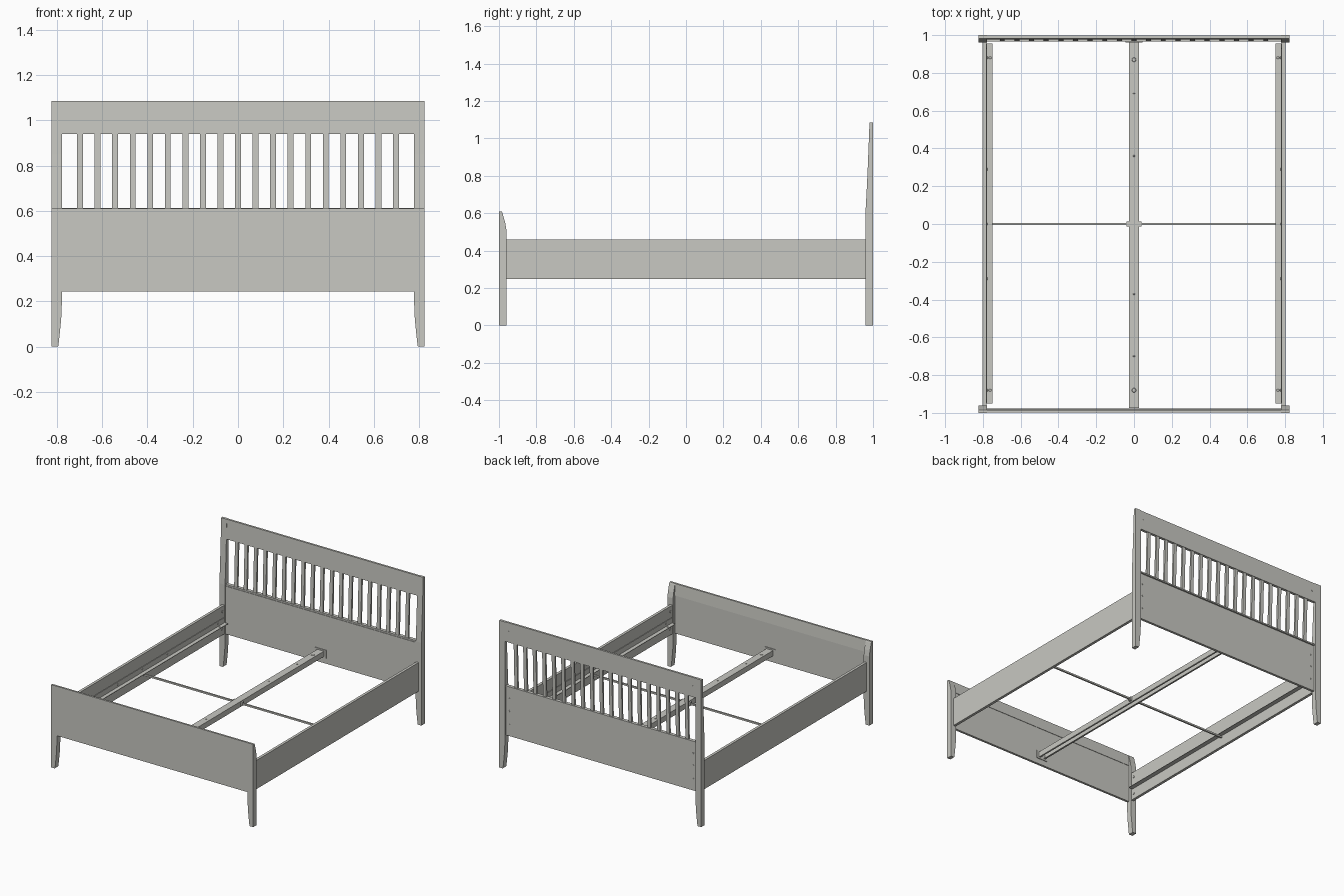
import bpy, bmesh, math

if "Cube" in bpy.data.objects:
    bpy.data.objects.remove(bpy.data.objects["Cube"])

mat = bpy.data.materials.new("warm grey")
mat.diffuse_color = (0.58, 0.58, 0.54, 1)
mat.use_nodes = True
mat.node_tree.nodes["Principled BSDF"].inputs["Base Color"].default_value = mat.diffuse_color


def finish(name, bm):
    bmesh.ops.recalc_face_normals(bm, faces=bm.faces)
    me = bpy.data.meshes.new(name)
    bm.to_mesh(me)
    bm.free()
    me.materials.append(mat)
    ob = bpy.data.objects.new(name, me)
    bpy.context.collection.objects.link(ob)
    return ob


def loft(name, rings):
    """Stack of rectangles (z, x0, x1, y0, y1) joined into one solid."""
    bm = bmesh.new()
    loops = [[bm.verts.new(p) for p in ((x0, y0, z), (x1, y0, z), (x1, y1, z), (x0, y1, z))]
             for z, x0, x1, y0, y1 in rings]
    for a, b in zip(loops, loops[1:]):
        for i in range(4):
            j = (i + 1) % 4
            bm.faces.new((a[i], a[j], b[j], b[i]))
    bm.faces.new(loops[0][::-1])
    bm.faces.new(loops[-1])
    return finish(name, bm)


def box(name, x0, x1, y0, y1, z0, z1):
    return loft(name, [(z0, x0, x1, y0, y1), (z1, x0, x1, y0, y1)])


def extrude_y(name, pts, y0, y1):
    """Cross-section of (x, z) points pulled along y."""
    bm = bmesh.new()
    f = bm.faces.new([bm.verts.new((x, y0, z)) for x, z in pts])
    r = bmesh.ops.extrude_face_region(bm, geom=[f])
    vs = [v for v in r["geom"] if isinstance(v, bmesh.types.BMVert)]
    bmesh.ops.translate(bm, verts=vs, vec=(0, y1 - y0, 0))
    return finish(name, bm)


def bolt(name, x, y, z, rot, r=0.006):
    bm = bmesh.new()
    bmesh.ops.create_cone(bm, cap_ends=True, segments=12, radius1=r, radius2=r * 0.8, depth=0.003)
    ob = finish(name, bm)
    ob.location = (x, y, z)
    ob.rotation_euler = rot


# Tapered foot shared by all legs: (z, inner x)
foot = [(0, 0.796), (0.005, 0.793), (0.06, 0.787), (0.12, 0.781), (0.19, 0.778)]
OUT = 0.824

for s, side in ((-1, "left"), (1, "right")):
    def ring(z, xin, y0, y1):
        a, b = sorted((s * xin, s * OUT))
        return (z, a, b, y0, y1)

    # Head leg: inner face leans back above the panel
    head_top = [(0.61, 0.96), (0.72, 0.966), (0.85, 0.972), (1.0, 0.978), (1.085, 0.981)]
    loft("head_leg_" + side, [ring(z, x, 0.96, 1) for z, x in foot]
         + [ring(z, 0.778, y, 1) for z, y in head_top])
    # Foot leg: inner face slopes near the top
    foot_top = [(0.51, -0.96), (0.55, -0.967), (0.60, -0.981), (0.61, -0.985)]
    loft("foot_leg_" + side, [ring(z, x, -1, -0.96) for z, x in foot]
         + [ring(z, 0.778, -1, y) for z, y in foot_top])

    # Side rail and its slat-bearing angle bracket
    a, b = sorted((s * 0.782, s * 0.802))
    box("side_rail_" + side, a, b, -0.96, 0.96, 0.248, 0.46)
    extrude_y("slat_ledge_" + side,
              [(s * x, z) for x, z in ((0.782, 0.33), (0.75, 0.33), (0.75, 0.334),
                                       (0.778, 0.334), (0.778, 0.372), (0.782, 0.372))],
              -0.95, 0.955)
    for i, y in enumerate((-0.88, -0.29, 0.0, 0.29, 0.88)):
        bolt(f"ledge_bolt_{side}_{i}", s * 0.7765, y, 0.353, (0, math.pi / 2 * -s, 0))
    for y in (-0.88, 0.88):
        bolt(f"ledge_pin_{side}_{y}", s * 0.762, y, 0.3355, (0, 0, 0), 0.008)
    # Bolts at the rail ends and the back of the head legs
    for e in (-1, 1):
        for z in (0.29, 0.42):
            bolt(f"rail_bolt_{side}_{e}_{z}", s * 0.781, e * 0.935, z, (0, math.pi / 2 * -s, 0), 0.009)
    for z in (0.33, 0.43, 0.52, 1.02):
        bolt(f"head_bolt_{side}_{z}", s * 0.75, 0.9855 if z < 0.9 else 0.9975, z,
             (-math.pi / 2, 0, 0), 0.006)

# Headboard
X = 0.778
loft("head_top_rail", [(0.94, -X, X, 0.977, 0.997), (1.085, -X, X, 0.982, 0.997)])
box("head_panel", -X, X, 0.967, 0.985, 0.245, 0.598)
box("head_middle_rail", -X, X, 0.9665, 0.992, 0.602, 0.612)
box("head_panel_tongue", -X, X, 0.971, 0.981, 0.597, 0.603)
for i in range(19):
    x = (i - 9) * 0.0775
    loft(f"head_slat_{i}", [(0.61, x - 0.013, x + 0.013, 0.970, 0.984),
                            (0.942, x - 0.013, x + 0.013, 0.980, 0.994)])

# Footboard
box("foot_panel", -X, X, -0.998, -0.981, 0.245, 0.525)
loft("foot_top_rail", [(0.525, -X, X, -0.999, -0.978), (0.61, -X, X, -0.999, -0.985)])

# Centre beam: folded channel open below, with lips
w, t, zt, zb = 0.027, 0.003, 0.335, 0.295
half = [(w, zt), (w, zb), (w - 0.012, zb), (w - 0.012, zb + t), (w - t, zb + t), (w - t, zt - t)]
extrude_y("centre_beam", half + [(-x, z) for x, z in reversed(half)], -0.975, 0.962)
for i, y in enumerate((-0.88, -0.70, -0.37, 0.36, 0.69, 0.87)):
    bolt(f"beam_pin_{i}", 0, y, zt + 0.0015, (0, 0, 0), 0.012 if abs(y) > 0.8 else 0.005)
# Beam end brackets on both boards
for name, y0, y1 in (("head", 0.962, 0.967), ("foot", -0.981, -0.976)):
    box("beam_bracket_" + name, -0.045, 0.045, y0, y1, 0.285, 0.345)

# Cross bars tying the beam to the side rails
for s, side in ((-1, "left"), (1, "right")):
    a, b = sorted((s * 0.026, s * 0.78))
    box("cross_bar_" + side, a, b, -0.006, 0.006, 0.312, 0.324)
    a, b = sorted((s * 0.027, s * 0.04))
    box("cross_bar_socket_" + side, a, b, -0.012, 0.012, 0.305, 0.33)
